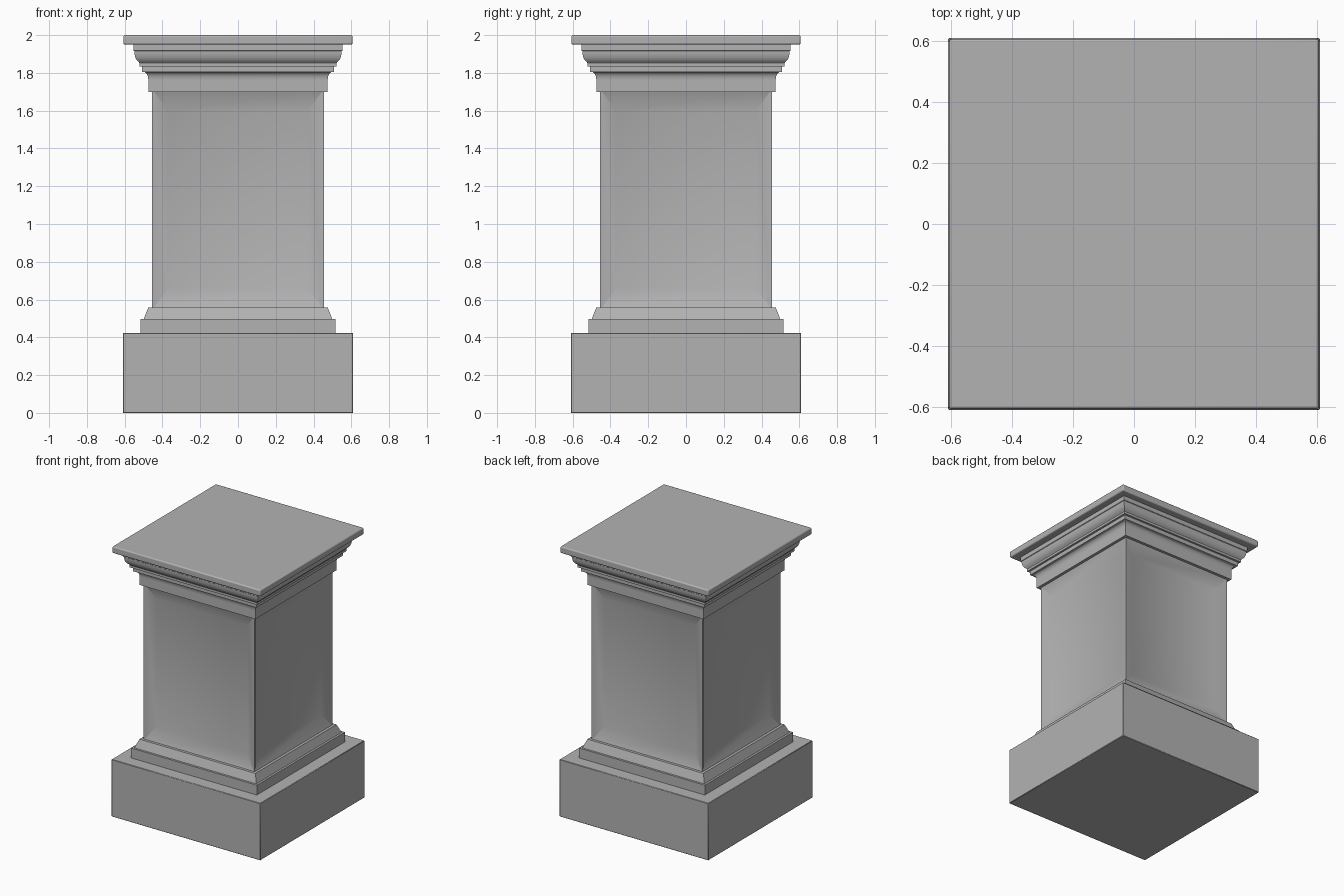
import bpy, bmesh
from math import radians, sin, cos, pi

cube = bpy.data.objects.get("Cube")
if cube:
    bpy.data.objects.remove(cube, do_unlink=True)

stone = bpy.data.materials.new("grey_stone")
stone.use_nodes = True
GREY = (0.45, 0.45, 0.45, 1)
stone.diffuse_color = GREY
stone.node_tree.nodes["Principled BSDF"].inputs["Base Color"].default_value = GREY


def finish(name, bm, bevel=0.0, segments=2):
    bmesh.ops.recalc_face_normals(bm, faces=bm.faces)
    mesh = bpy.data.meshes.new(name)
    bm.to_mesh(mesh)
    bm.free()
    mesh.materials.append(stone)
    obj = bpy.data.objects.new(name, mesh)
    bpy.context.collection.objects.link(obj)
    if bevel:
        mod = obj.modifiers.new("soft_edges", "BEVEL")
        mod.width, mod.segments = bevel, segments
    bpy.ops.object.select_all(action="DESELECT")
    obj.select_set(True)
    bpy.context.view_layer.objects.active = obj
    bpy.ops.object.shade_smooth_by_angle(angle=radians(30))
    return obj


def square_loft(name, profile, bevel=0.0, segments=2):
    """Sweep a (half width, height) profile around a square, mitred at the corners."""
    bm = bmesh.new()
    rings = [[bm.verts.new((sx * r, sy * r, z))
              for sx, sy in ((-1, -1), (1, -1), (1, 1), (-1, 1))] for r, z in profile]
    for low, high in zip(rings, rings[1:]):
        for i in range(4):
            j = (i + 1) % 4
            bm.faces.new((low[i], low[j], high[j], high[i]))
    bm.faces.new(rings[0][::-1])
    bm.faces.new(rings[-1])
    return finish(name, bm, bevel, segments)


def arc(r, z, width, height, start, end, steps=6):
    """Points on an elliptical moulding curve centred on (r, z)."""
    angles = [radians(start + (end - start) * i / steps) for i in range(steps + 1)]
    return [(r + width * cos(a), z + height * sin(a)) for a in angles]


# Plinth and stepped base moulding
square_loft("plinth", [(0.61, 0), (0.61, 0.423)], 0.003, 1)
square_loft("base_step", [(0.515, 0.42), (0.515, 0.496)])
square_loft("base_slope", [(0.50, 0.495), (0.475, 0.557)])

# Shaft with a sunken, splayed panel on each side
RIM, BOTTOM, TOP = 0.455, 0.557, 1.703
bm = bmesh.new()
for dx, dy in ((0, -1), (1, 0), (0, 1), (-1, 0)):
    loops = []
    for half, low, high, depth in ((RIM, BOTTOM, TOP, 0),
                                   (0.447, BOTTOM, TOP, 0),
                                   (0.372, 0.658, 1.602, 0.035)):
        out = RIM - depth
        loops.append([bm.verts.new((dx * out - dy * u, dy * out + dx * u, z))
                      for u, z in ((-half, low), (half, low), (half, high), (-half, high))])
    for a, b in zip(loops, loops[1:]):
        for i in range(4):
            j = (i + 1) % 4
            if a is loops[0] and i in (0, 2):
                continue  # the rim runs only along the upright edges
            bm.faces.new((a[i], a[j], b[j], b[i]))
    bm.faces.new(loops[-1])
bmesh.ops.remove_doubles(bm, verts=bm.verts, dist=0.0005)
bmesh.ops.holes_fill(bm, edges=[e for e in bm.edges if e.is_boundary], sides=0)
finish("panelled_shaft", bm)

# Capital: neck with cavetto, fillets and a convex crown moulding
neck = [(0.475, 1.70), (0.475, 1.765)]
neck += arc(0.50, 1.765, 0.025, 0.04, 180, 90)
fillets = [(0.507, 1.805), (0.507, 1.835), (0.522, 1.835), (0.522, 1.852)]
crown = arc(0.515, 1.915, 0.034, 0.06, -70, 0)
crown += [(0.553, 1.918), (0.553, 1.955)]
square_loft("capital_moulding", neck + fillets + crown)

# Top slab with softened edges
square_loft("top_slab", [(0.607, 1.95), (0.607, 2.0)], 0.009, 3)
